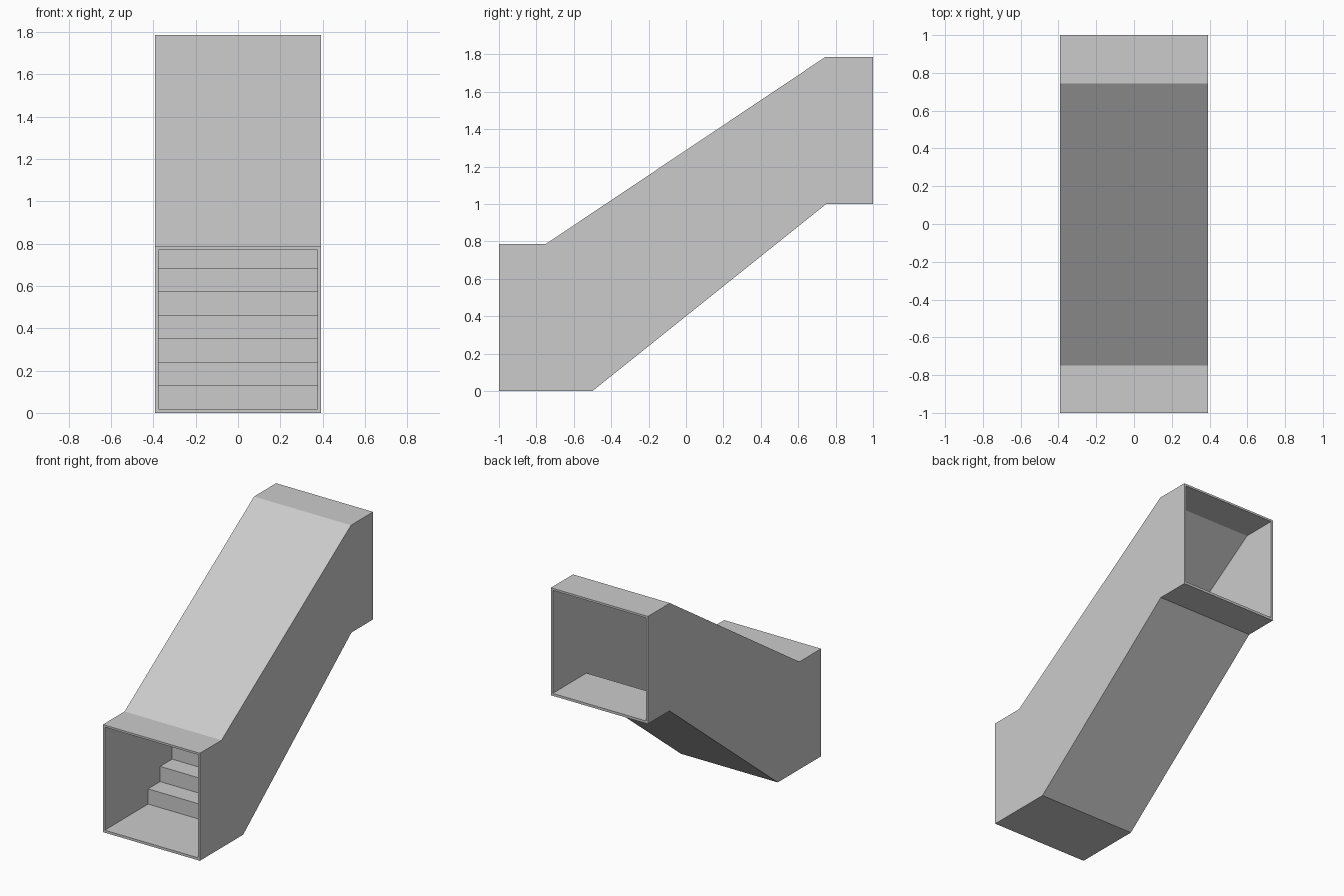
import bpy
import bmesh

if "Cube" in bpy.data.objects:
    bpy.data.objects.remove(bpy.data.objects["Cube"])

HALF_W = 0.392      # outer half width
WALL = 0.015        # shell thickness
STEPS = 9
RUN, RISE = 1.25 / STEPS, 1.0 / STEPS


def prism(name, profile, half_width):
    """Extrude a (y, z) side profile across x."""
    bm = bmesh.new()
    face = bm.faces.new([bm.verts.new((-half_width, y, z)) for y, z in profile])
    ext = bmesh.ops.extrude_face_region(bm, geom=[face])
    verts = [v for v in ext["geom"] if isinstance(v, bmesh.types.BMVert)]
    bmesh.ops.translate(bm, verts=verts, vec=(2 * half_width, 0, 0))
    bmesh.ops.recalc_face_normals(bm, faces=bm.faces)
    mesh = bpy.data.meshes.new(name)
    bm.to_mesh(mesh)
    bm.free()
    obj = bpy.data.objects.new(name, mesh)
    bpy.context.collection.objects.link(obj)
    return obj


# Outer shell: level landing, sloping flight, level landing
shell = prism("stair_tunnel", [
    (-1, 0), (-0.5, 0), (0.75, 1.0), (1, 1.0),
    (1, 1.786), (0.745, 1.786), (-0.75, 0.786), (-1, 0.786)], HALF_W)

# Passage: stepped floor and sloping ceiling, open at both ends
floor, ceiling = 0.018, 0.771
passage = [(-1.1, floor)]
for i in range(STEPS):
    y = -0.5 + i * RUN
    passage += [(y, floor + i * RISE), (y, floor + (i + 1) * RISE)]
passage += [(1.1, floor + 1), (1.1, ceiling + 1), (0.745, ceiling + 1),
            (-0.745, ceiling), (-1.1, ceiling)]
cutter = prism("passage_cutter", passage, HALF_W - WALL)
cutter.hide_render = True

# Hollow out the shell and discard the cutter
cut = shell.modifiers.new("passage", "BOOLEAN")
cut.operation = "DIFFERENCE"
cut.solver = "EXACT"
cut.object = cutter
bpy.context.view_layer.objects.active = shell
shell.select_set(True)
bpy.ops.object.modifier_apply(modifier=cut.name)
bpy.data.objects.remove(cutter)
